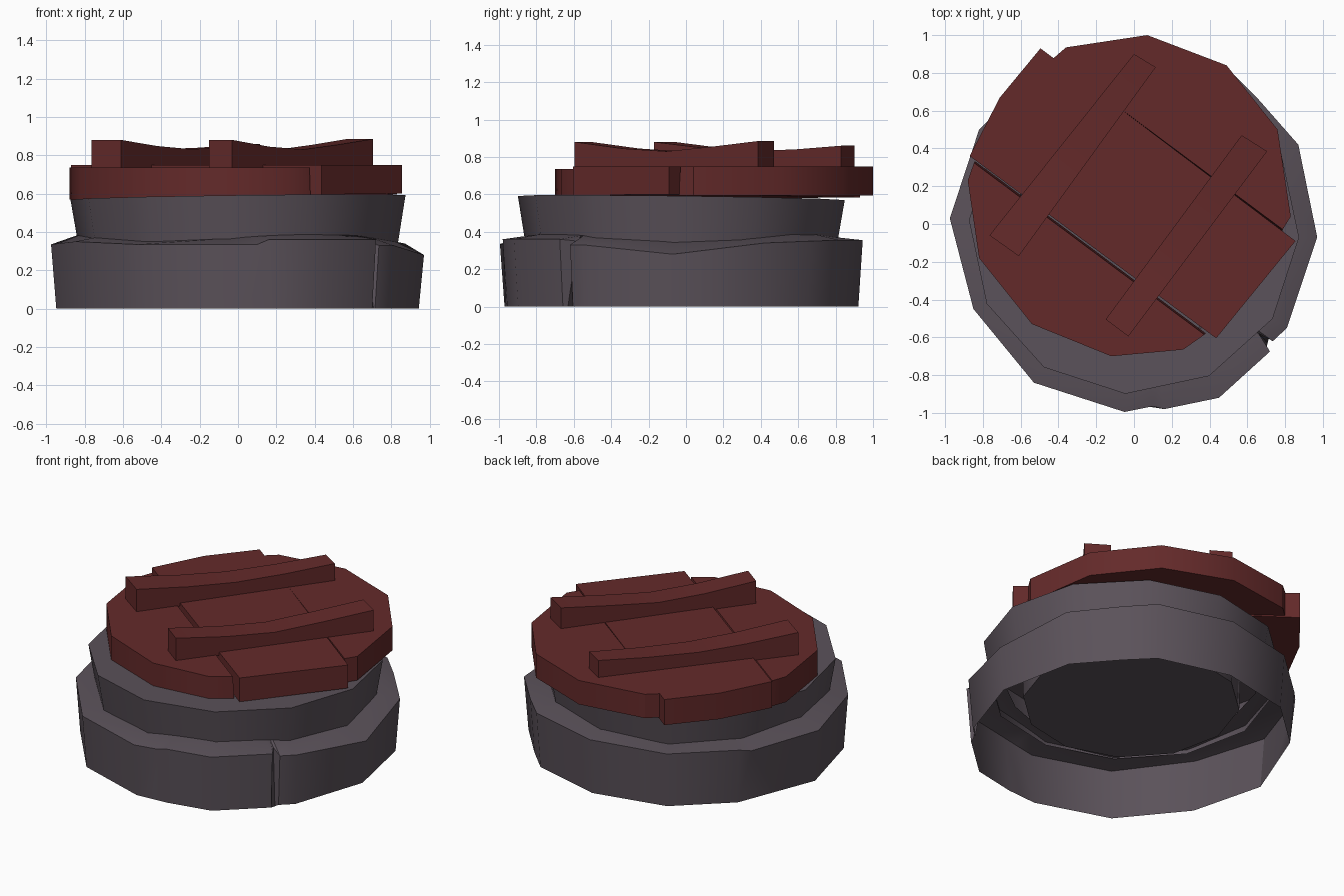
import bpy, bmesh, math

if "Cube" in bpy.data.objects:
    bpy.data.objects.remove(bpy.data.objects["Cube"])


def material(name, rgb):
    m = bpy.data.materials.new(name)
    m.diffuse_color = (*rgb, 1)
    m.use_nodes = True
    m.node_tree.nodes["Principled BSDF"].inputs["Base Color"].default_value = m.diffuse_color
    return m


STONE = material("dark stone", (0.104, 0.084, 0.102))
WOOD = material("red wood", (0.127, 0.023, 0.023))


def loft(name, rings, mat, cap_start=False, cap_end=False):
    """Skin a stack of equal-count point rings."""
    bm = bmesh.new()
    vr = [[bm.verts.new(p) for p in r] for r in rings]
    n = len(rings[0])
    for a, b in zip(vr, vr[1:]):
        for i in range(n):
            j = (i + 1) % n
            bm.faces.new((a[i], a[j], b[j], b[i]))
    if cap_start:
        bm.faces.new(vr[0][::-1])
    if cap_end:
        bm.faces.new(vr[-1])
    bmesh.ops.recalc_face_normals(bm, faces=bm.faces)
    me = bpy.data.meshes.new(name)
    bm.to_mesh(me)
    bm.free()
    me.materials.append(mat)
    ob = bpy.data.objects.new(name, me)
    bpy.context.collection.objects.link(ob)
    bpy.ops.object.select_all(action='DESELECT')
    ob.select_set(True)
    bpy.context.view_layer.objects.active = ob
    bpy.ops.object.shade_smooth_by_angle(angle=math.radians(33))
    return ob


# Lower stone ring: open underneath, chipped outline, ledge on top
base = [(-0.05, -0.995, .335), (0.10, -0.965, .335), (0.16, -0.98, .36), (0.45, -0.92, .36),
        (0.72, -0.675, .36), (0.66, -0.58, .35), (0.735, -0.62, .33), (0.81, -0.55, .33),
        (0.97, -0.07, .28), (0.87, 0.42, .34), (0.65, 0.67, .35), (0.50, 0.82, .355),
        (0.03, 0.945, .355), (-0.45, 0.84, .35), (-0.77, 0.55, .35), (-0.82, 0.50, .34),
        (-0.975, 0.03, .335), (-0.85, -0.45, .35), (-0.53, -0.84, .335)]
foot = [(x * 0.972, y * 0.975, 0) for x, y, z in base]
for i in (1, 5, 15):  # chips fade out towards the ground
    foot[i] = tuple((a + b) / 2 for a, b in zip(foot[i - 1], foot[i + 1]))


def ledge_ring(r):
    out = []
    for x, y, z in base:
        a = math.atan2(y + 0.02, x)
        wave = 0.02 * math.cos(3 * (a + math.radians(60)))
        out.append((r * math.cos(a), r * math.sin(a) - 0.03, 0.37 + wave))
    return out


loft("lower_stone_ring", [foot, base, ledge_ring(0.82), ledge_ring(0.74)], STONE)


# Upper stone ring: flared wall, broad rim, inner shaft and floor
def circle(r, z, tilt=0.0):
    pts = []
    for i in range(12):
        a = math.radians(-93 + 30 * i)
        x, y = r * math.cos(a), r * math.sin(a) - 0.025
        pts.append((x, y, z + tilt * (x - y)))
    return pts


loft("upper_stone_ring",
     [circle(0.835, 0.34), circle(0.875, 0.58, 0.013), circle(0.65, 0.58, 0.013), circle(0.64, 0.24)],
     STONE, cap_end=True)

# Lid planks
planks = {
    "lid_plank_back": ([(-0.42, 0.89), (-0.36, 0.935), (0.07, 1.0), (0.49, 0.84),
                        (0.76, 0.50), (0.83, 0.04), (0.795, -0.015)], 0.595, 0.75),
    "lid_plank_middle": ([(-0.495, 0.93), (-0.71, 0.67), (-0.87, 0.36),
                          (0.435, -0.605), (0.855, -0.09)], 0.59, 0.75),
    "lid_plank_front": ([(-0.855, 0.31), (-0.88, 0.23), (-0.82, -0.18), (-0.54, -0.53),
                         (-0.12, -0.70), (0.26, -0.665), (0.365, -0.60)], 0.58, 0.735),
}
# outer planks move in a little at the gap and meet the middle plank underneath
shift = {"lid_plank_back": (-0.008, -0.014, 0.4), "lid_plank_middle": (0, 0, 0),
         "lid_plank_front": (0.008, 0.014, 0.4)}
for name, (pts, z0, z1) in planks.items():
    low = 0 if name == "lid_plank_back" else -0.012
    dx, dy, _ = shift[name]
    ends = (0, len(pts) - 1)
    top = [(x + dx * (i in ends), y + dy * (i in ends), z1) for i, (x, y) in enumerate(pts)]
    bottom = [(x + 1.6 * dx * (i in ends), y + 1.6 * dy * (i in ends), z0 - low * x)
              for i, (x, y) in enumerate(pts)]
    loft(name, [bottom, top], WOOD, True, True)


# Sagging battens across the planks
def batten(name, start, end, tops):
    rings = []
    for t, top in zip((0, 0.26, 0.5, 0.75, 1), tops):
        p, q = [tuple(s + (e - s) * t for s, e in zip(a, b)) for a, b in zip(start, end)]
        rings.append([(*p, 0.73), (*q, 0.73), (*q, top), (*p, top)])
    loft(name, rings, WOOD, True, True)


batten("batten_left", [(-0.765, -0.06), (-0.61, -0.17)], [(0.0, 0.90), (0.115, 0.83)],
       (0.88, 0.848, 0.832, 0.84, 0.86))
batten("batten_right", [(-0.15, -0.505), (-0.03, -0.595)], [(0.57, 0.47), (0.705, 0.385)],
       (0.88, 0.845, 0.83, 0.855, 0.885))
